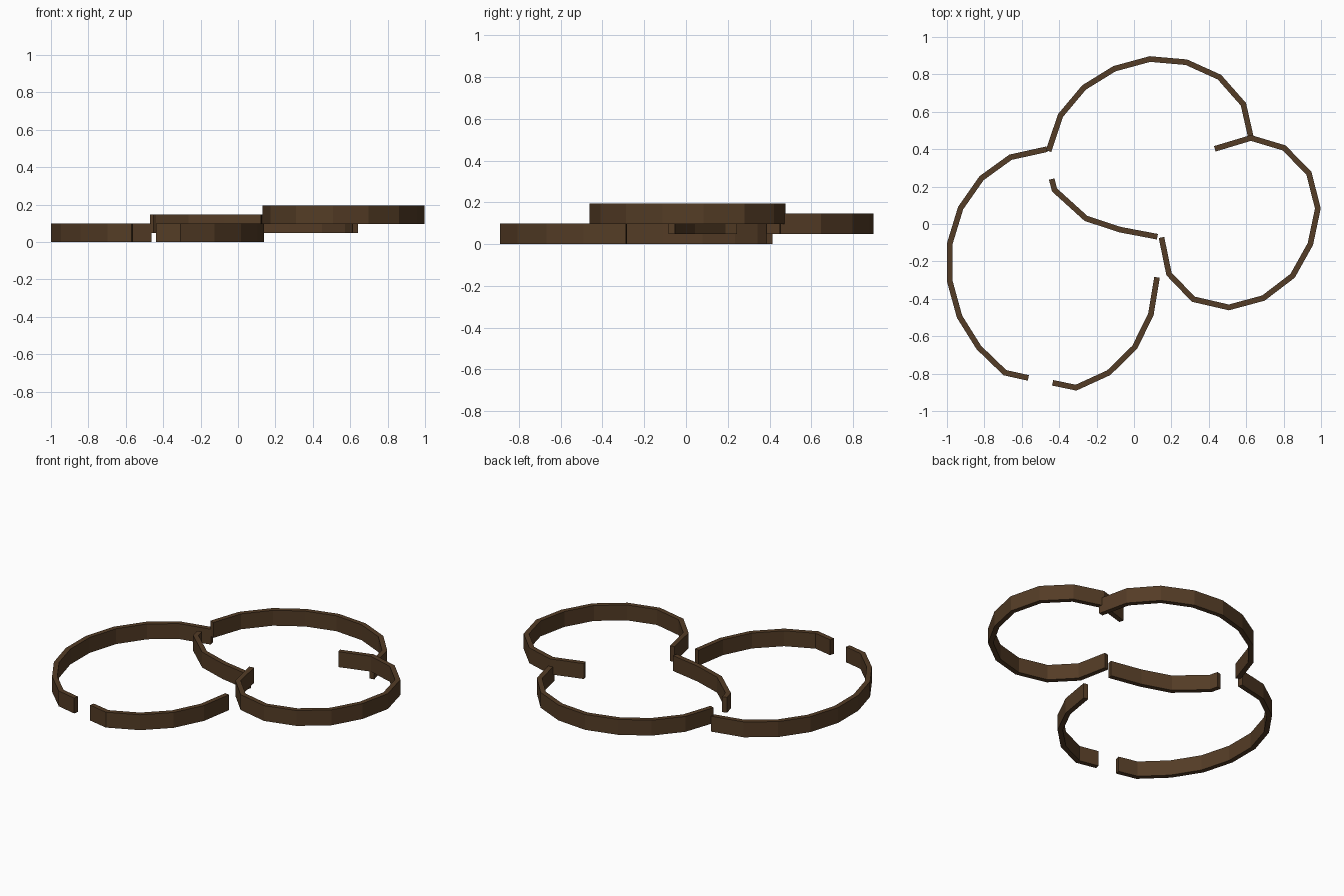
import bpy
import bmesh
from mathutils import Vector

cube = bpy.data.objects.get("Cube")
if cube:
    bpy.data.objects.remove(cube, do_unlink=True)

THICKNESS = 0.03
HEIGHT = 0.098
STEP = 0.048

# The single dark wood colour
wood = bpy.data.materials.new("dark brown wood")
wood.use_nodes = True
wood_colour = (0.088, 0.045, 0.019, 1)
wood.diffuse_color = wood_colour
wood.node_tree.nodes["Principled BSDF"].inputs["Base Color"].default_value = wood_colour


def mitre_offsets(points):
    """Sideways offset at every path point, lengthened at the corners."""
    directions = [(b - a).normalized() for a, b in zip(points, points[1:])]
    normals = [Vector((-d.y, d.x)) for d in directions]
    offsets = []
    for before, after in zip(normals[:1] + normals, normals + normals[-1:]):
        middle = (before + after).normalized()
        offsets.append(middle * (THICKNESS / 2) / middle.dot(after))
    return offsets


def wall(name, level, path):
    """Sweep a rectangular section along a flat path, with closed ends."""
    points = [Vector(p) for p in path]
    bottom = level * STEP
    top = bottom + HEIGHT
    bm = bmesh.new()
    rings = []
    for point, offset in zip(points, mitre_offsets(points)):
        left, right = point + offset, point - offset
        corners = ((left, bottom), (right, bottom), (right, top), (left, top))
        rings.append([bm.verts.new((p.x, p.y, z)) for p, z in corners])
    for first, second in zip(rings, rings[1:]):
        for i in range(len(first)):
            j = (i + 1) % len(first)
            bm.faces.new((first[i], first[j], second[j], second[i]))
    bm.faces.new(rings[0])
    bm.faces.new(rings[-1])
    bmesh.ops.recalc_face_normals(bm, faces=bm.faces)
    mesh = bpy.data.meshes.new(name)
    bm.to_mesh(mesh)
    bm.free()
    mesh.materials.append(wood)
    obj = bpy.data.objects.new(name, mesh)
    bpy.context.collection.objects.link(obj)
    return obj


# Lowest ring: a long left wall and a short front wall with a gateway between
wall("lower_left_wall", 0, [
    (-.465, .4), (-.66, .357), (-.815, .245), (-.927, .085), (-.985, -.105),
    (-.985, -.305), (-.933, -.495), (-.83, -.66), (-.69, -.795), (-.565, -.823)])
wall("lower_front_wall", 0, [
    (-.435, -.849), (-.31, -.875), (-.135, -.795), (.003, -.66), (.09, -.485),
    (.123, -.285)])

# Middle ring: the back arc and the inner dividing wall
wall("middle_back_wall", 1, [
    (-.457, .39), (-.393, .58), (-.267, .73), (-.105, .83), (.085, .882),
    (.28, .865), (.457, .785), (.585, .64), (.628, .45)])
wall("middle_inner_wall", 1, [
    (-.44, .24), (-.425, .182), (-.257, .03), (-.075, -.03), (.125, -.068)])

# Highest ring: one continuous wall at the model's left
wall("upper_wall", 2, [
    (.432, .402), (.625, .46), (.802, .407), (.935, .272), (.983, .083),
    (.943, -.107), (.848, -.277), (.692, -.396), (.507, -.446), (.317, -.402),
    (.187, -.267), (.147, -.072)])
